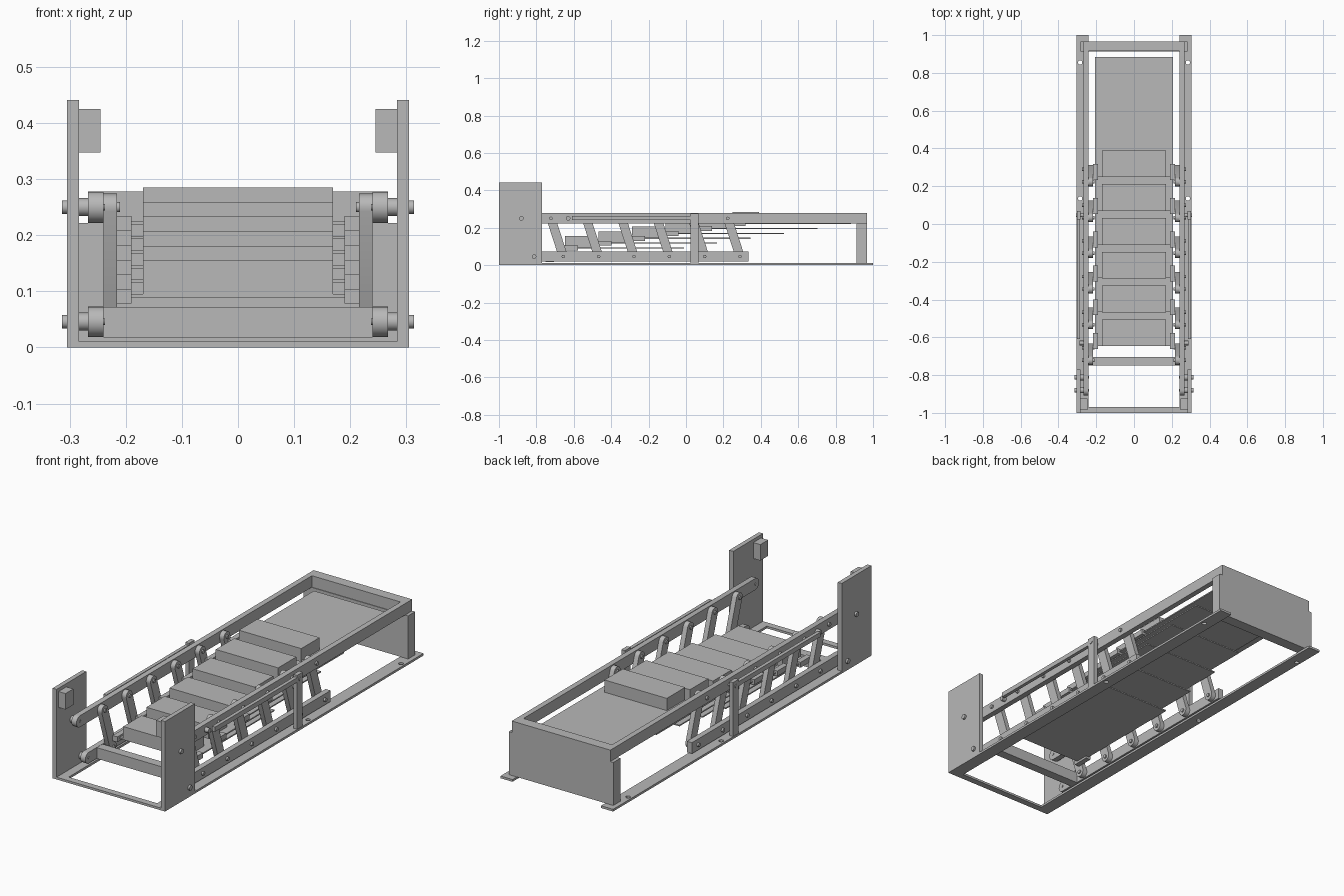
import bpy, bmesh, math
from mathutils import Matrix, Vector

cube = bpy.data.objects.get("Cube")
if cube:
    bpy.data.objects.remove(cube, do_unlink=True)

GREY = (0.48, 0.48, 0.48, 1)
mat = bpy.data.materials.new("plain grey")
mat.use_nodes = True
mat.diffuse_color = GREY
mat.node_tree.nodes["Principled BSDF"].inputs["Base Color"].default_value = GREY


def finish(name, bm, smooth=False):
    bmesh.ops.recalc_face_normals(bm, faces=bm.faces)
    mesh = bpy.data.meshes.new(name)
    bm.to_mesh(mesh)
    bm.free()
    mesh.materials.append(mat)
    obj = bpy.data.objects.new(name, mesh)
    bpy.context.collection.objects.link(obj)
    if smooth:
        bpy.ops.object.select_all(action="DESELECT")
        obj.select_set(True)
        bpy.context.view_layer.objects.active = obj
        bpy.ops.object.shade_smooth_by_angle(angle=math.radians(35))
    return obj


def box(name, x, y, z):
    """Box from its (min, max) along each axis."""
    bm = bmesh.new()
    size = [b - a for a, b in (x, y, z)]
    mid = [(a + b) / 2 for a, b in (x, y, z)]
    bmesh.ops.create_cube(bm, size=1, matrix=Matrix.Translation(mid) @ Matrix.Diagonal((*size, 1)))
    return finish(name, bm)


def pin(name, x, y, z, radius):
    """Cylinder along x."""
    bm = bmesh.new()
    place = Matrix.Translation(((x[0] + x[1]) / 2, y, z)) @ Matrix.Rotation(math.pi / 2, 4, "Y")
    bmesh.ops.create_cone(bm, cap_ends=True, segments=24, radius1=radius, radius2=radius,
                          depth=abs(x[1] - x[0]), matrix=place)
    return finish(name, bm, True)


def bar(name, x, start, end, radius, round_start=True, round_end=True):
    """Flat bar in the yz plane with rounded or square ends."""
    a, b = Vector(start), Vector(end)
    d = (b - a).normalized()
    n = Vector((-d.y, d.x))
    outline = []
    for point, sign, rounded in ((a, -1, round_start), (b, 1, round_end)):
        steps = 10 if rounded else 1
        for i in range(steps + 1):
            t = math.pi * i / steps
            outline.append(point + sign * radius * (math.sin(t) * d + math.cos(t) * n))
    bm = bmesh.new()
    face = bm.faces.new([bm.verts.new((x[0], p.x, p.y)) for p in outline])
    ext = bmesh.ops.extrude_face_region(bm, geom=[face])
    bmesh.ops.translate(bm, vec=(x[1] - x[0], 0, 0),
                        verts=[v for v in ext["geom"] if isinstance(v, bmesh.types.BMVert)])
    return finish(name, bm, True)


UPPER_Z, LOWER_Z = 0.25, 0.046
UPPER_Y, LOWER_Y = -0.88, -0.812     # front pivots of the rails
LINK_PITCH, STEP_PITCH, STEP_RISE = 0.189, 0.179, 0.026

# U-shaped base plate with bolt holes
bm = bmesh.new()
outline = [(-0.305, -1), (0.305, -1), (0.305, 1), (0.24, 1),
           (0.24, -0.968), (-0.24, -0.968), (-0.24, 1), (-0.305, 1)]
face = bm.faces.new([bm.verts.new((x, y, 0)) for x, y in outline])
ext = bmesh.ops.extrude_face_region(bm, geom=[face])
bmesh.ops.translate(bm, vec=(0, 0, 0.011),
                    verts=[v for v in ext["geom"] if isinstance(v, bmesh.types.BMVert)])
base = finish("base_plate", bm)
bm = bmesh.new()
for x in (-0.285, 0.285):
    for y in (0.135, 0.855):
        bmesh.ops.create_cone(bm, cap_ends=True, segments=20, radius1=0.011, radius2=0.011,
                              depth=0.1, matrix=Matrix.Translation((x, y, 0)))
cutter = finish("hole_cutter", bm)
cutter.hide_render = True
cutter.hide_viewport = True
cut = base.modifiers.new("holes", "BOOLEAN")
cut.object = cutter
cut.solver = "EXACT"

# Back panel and cross bars
box("back_panel", (-0.283, 0.283), (0.912, 0.967), (0.011, 0.222))
box("upper_back_bar", (-0.24, 0.24), (0.915, 0.967), (0.222, 0.278))
box("lower_front_bar", (-0.24, 0.24), (-0.75, -0.705), (0.018, 0.072))

for side, s in (("left", 1), ("right", -1)):
    def span(a, b):
        return tuple(sorted((s * a, s * b)))

    # Front post with its inner block
    box(side + "_front_post", span(0.283, 0.305), (-1, -0.77), (0, 0.441))
    box(side + "_post_block", span(0.245, 0.283), (-0.985, -0.925), (0.347, 0.425))

    # Upper and lower rails with rounded front ends
    bar(side + "_upper_rail", span(0.24, 0.267), (UPPER_Y, UPPER_Z), (0.967, UPPER_Z), 0.028, True, False)
    bar(side + "_lower_rail", span(0.24, 0.267), (LOWER_Y, LOWER_Z), (0.335, LOWER_Z), 0.027, True, False)

    # Main pivots through the post
    for level, y, z in (("upper", UPPER_Y, UPPER_Z), ("lower", LOWER_Y, LOWER_Z)):
        pin(f"{side}_{level}_spacer", span(0.267, 0.283), y, z, 0.016)
        pin(f"{side}_{level}_pivot", span(0.237, 0.284), y, z, 0.006)
        pin(f"{side}_{level}_bolt_head", span(0.305, 0.314), y, z, 0.012)

    # Middle post and side guide
    box(side + "_middle_post", span(0.283, 0.303), (0.025, 0.068), (0.011, 0.275))
    pin(side + "_middle_post_bolt", span(0.267, 0.306), 0.046, UPPER_Z, 0.009)
    box(side + "_side_guide", span(0.286, 0.303), (-0.61, 0.025), (0.241, 0.264))
    pin(side + "_guide_bolt", span(0.267, 0.288), -0.63, UPPER_Z, 0.012)

    # Slanted links with pins, and step brackets
    for i in range(6):
        top = (-0.722 + LINK_PITCH * i, UPPER_Z)
        bottom = (-0.656 + LINK_PITCH * i, LOWER_Z)
        bar(f"{side}_link_{i + 1}", span(0.216, 0.24), bottom, top, 0.024)
        for level, p in (("upper", top), ("lower", bottom)):
            pin(f"{side}_{level}_link_pin_{i + 1}", span(0.21, 0.276), *p, 0.009)
        y, z = STEP_PITCH * i, STEP_RISE * i
        box(f"{side}_bracket_{i + 1}", span(0.19, 0.216), (y - 0.662, y - 0.578), (z + 0.078, z + 0.104))

# Steps with the thin sheet trailing behind each one
for i in range(6):
    y, z = STEP_PITCH * i, STEP_RISE * i
    box(f"step_{i + 1}", (-0.169, 0.169), (y - 0.647, y - 0.505), (z + 0.095, z + 0.155))
    box(f"sheet_{i + 1}", (-0.207, 0.207), (y - 0.645, y - 0.012), (z + 0.089, z + 0.095))
